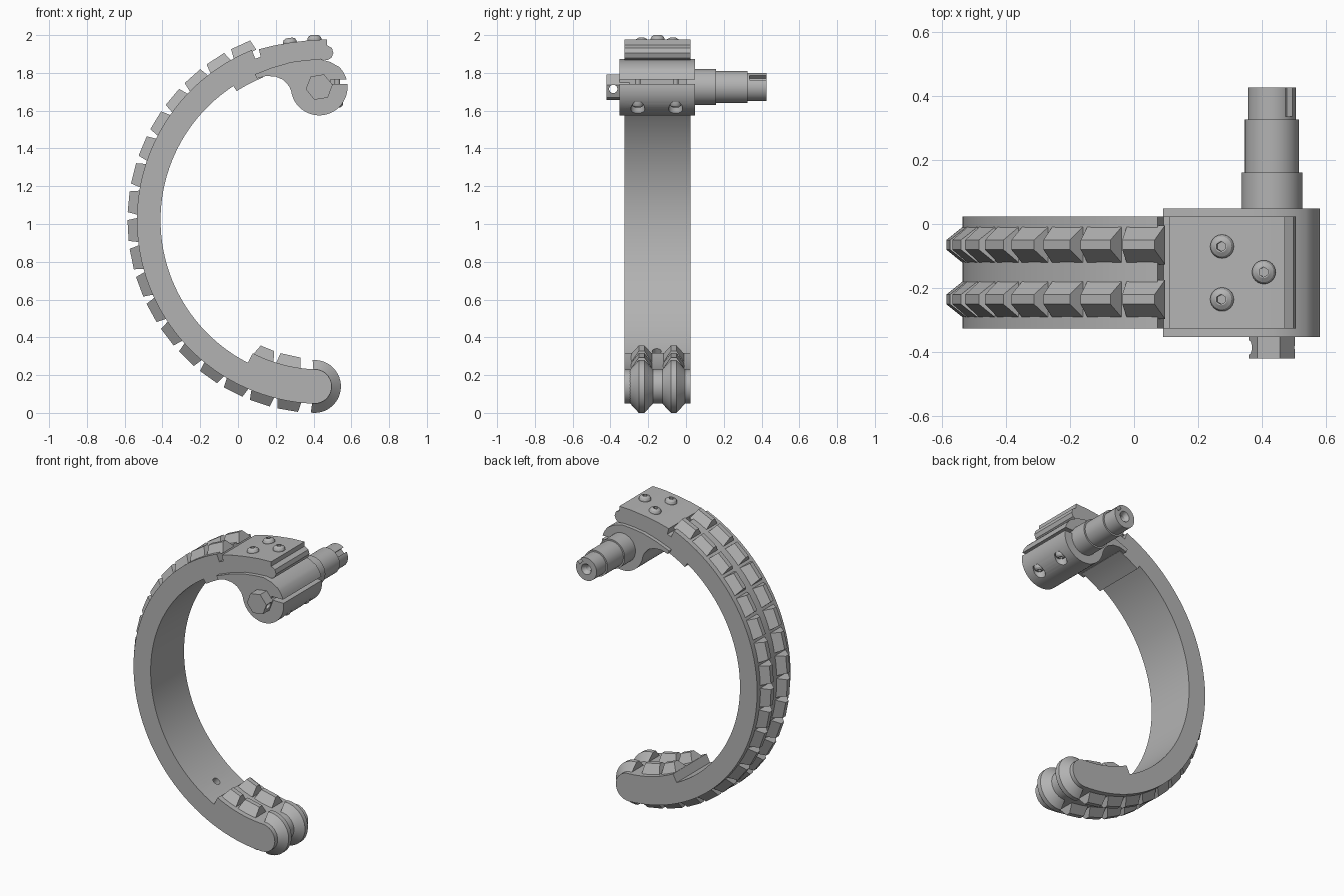
import bpy, bmesh
from math import sin, cos, pi, radians
from mathutils import Vector, Matrix

cube = bpy.data.objects.get("Cube")
if cube:
    bpy.data.objects.remove(cube, do_unlink=True)

steel = bpy.data.materials.new("grey_steel")
steel.use_nodes = True
GREY = (0.45, 0.45, 0.45, 1)
steel.diffuse_color = GREY
steel.node_tree.nodes["Principled BSDF"].inputs["Base Color"].default_value = GREY

CX, CZ = 0.437, 1.02              # centre of the curved band
BAND_Y = (-0.325, 0.023)
BORE = Vector((0.43, 0, 1.725))   # axis of the shaft
TIP = Vector((0.405, 0, 0.14))    # centre of the rounded tip
parts = []


def loft(name, groups):
    """Join rings of points into closed solids; one solid per group."""
    bm = bmesh.new()
    for rings in groups:
        vs = [[bm.verts.new(p) for p in ring] for ring in rings]
        n = len(vs[0])
        for a, b in zip(vs, vs[1:]):
            for i in range(n):
                j = (i + 1) % n
                bm.faces.new((a[i], a[j], b[j], b[i]))
        bm.faces.new(vs[0])
        bm.faces.new(vs[-1])
    bmesh.ops.recalc_face_normals(bm, faces=bm.faces)
    mesh = bpy.data.meshes.new(name)
    bm.to_mesh(mesh)
    bm.free()
    mesh.materials.append(steel)
    ob = bpy.data.objects.new(name, mesh)
    bpy.context.collection.objects.link(ob)
    parts.append(ob)
    return ob


def extrude(name, profile, y0, y1):
    return loft(name, [[[(x, y, z) for x, z in profile] for y in (y0, y1)]])


def polar(r, deg):
    """Point on the band: zero degrees points left, positive is up."""
    a = radians(deg)
    return CX - r * cos(a), CZ + r * sin(a)


def arc(r, a0, a1, n):
    return [polar(r, a0 + (a1 - a0) * i / n) for i in range(n + 1)]


def turned(name, steps, origin, axis, n=48, turn=0):
    """Solid of revolution; steps are (distance, radius, is_hex)."""
    m = Matrix.Translation(origin) @ Vector(axis).to_track_quat('Z', 'Y').to_matrix().to_4x4()
    rings = []
    for d, r, is_hex in steps:
        ring = []
        for i in range(n):
            a = 2 * pi * i / n
            k = cos(pi / 6) / cos(a % (pi / 3) - pi / 6) if is_hex else 1
            ring.append(m @ Vector((r * k * cos(a + turn), r * k * sin(a + turn), d)))
        rings.append(ring)
    return loft(name, [rings])


def cut(target, cutter):
    cutter.hide_render = True
    mod = target.modifiers.new("cut", 'BOOLEAN')
    mod.operation = 'DIFFERENCE'
    mod.solver = 'EXACT'
    mod.object = cutter
    bpy.context.view_layer.objects.active = target
    bpy.ops.object.modifier_apply(modifier=mod.name)
    parts.remove(cutter)
    bpy.data.objects.remove(cutter, do_unlink=True)


def screw(name, origin, axis, r=0.037, h=0.028):
    turned(name, [(-0.02, r, 0), (h * 0.3, r, 0), (h * 0.7, r * 0.85, 0), (h, r * 0.5, 0),
                  (h, r * 0.42, 1), (h * 0.3, r * 0.42, 1)], origin, axis, 24)


# Curved band with rounded tip and thicker ends
tip_cap = [(TIP.x + 0.091 * sin(t), TIP.z - 0.091 * cos(t)) for t in
           [pi * i / 16 for i in range(1, 16)]]
band_profile = (arc(0.972, 68, -88, 56) + tip_cap + arc(0.79, -88, -63, 10)
                + arc(0.847, -63, 57, 44) + arc(0.815, 57, 68, 4))
band = extrude("curved_band", band_profile, *BAND_Y)
hx, hz = polar(0.8, -55)
cut(band, turned("hole_cutter", [(0, 0.024, 0), (0.12, 0.024, 0)], (hx, -0.155, hz),
                 Vector(polar(1, -55)).to_3d().xzy - Vector((CX, 0, CZ)), 24))

# Tread lugs: two rows of tapered blocks
ROWS = (-0.065, -0.235)


def lug(y, deg, r0, r1, half0, half1):
    rings = []
    for r, half, w in ((r0, half0, 0.061), (r1, half1, 0.015)):
        (xa, za), (xb, zb) = polar(r, deg - half), polar(r, deg + half)
        rings.append([(xa, y - w, za), (xa, y + w, za), (xb, y + w, zb), (xb, y - w, zb)])
    return rings


loft("outer_tread_lugs", [lug(y, 65.5 - 8.57 * k, 0.965, 1.022, 3.85, 3.1)
                          for y in ROWS for k in range(18)])
loft("inner_tread_lugs", [lug(y, d, 0.8, 0.735, b, t) for y in ROWS
                          for d, b, t in ((-67.5, 4.3, 3), (-77.5, 4.9, 4.2))])

# Tread ribs wrapped round the tip
ribs = []
for y in ROWS:
    section = [(-0.061, 0.07), (-0.061, 0.09), (-0.015, 0.14), (0.015, 0.14), (0.061, 0.09), (0.061, 0.07)]
    ribs.append([[(TIP.x + r * sin(t), y + dy, TIP.z - r * cos(t)) for dy, r in section]
                 for t in [radians(-8 + 8 * i) for i in range(25)]])
loft("tip_ribs", ribs)

# Upper shoe carrying the plate
seam = [(0.09, 1.793), (0.18, 1.828), (0.28, 1.857), (0.36, 1.868), (0.434, 1.873)]
shoe = seam + [(0.475, 1.868), (0.495, 1.88), (0.505, 1.905), (0.497, 1.932), (0.47, 1.947),
               (0.47, 1.977), (0.38, 1.973), (0.275, 1.96), (0.19, 1.945), (0.11, 1.925),
               (0.12, 1.885), (0.075, 1.87)]
extrude("upper_shoe", shoe, *BAND_Y)
for i, (x, y, z, tilt) in enumerate([(0.275, -0.07, 1.957, 0.14), (0.275, -0.235, 1.957, 0.14),
                                     (0.405, -0.15, 1.973, 0.04)]):
    screw(f"plate_screw_{i + 1}", (x, y, z), (-sin(tilt), 0, cos(tilt)))

# Clamp body with split ring
ring = [(BORE.x + 0.15 * cos(t), BORE.z + 0.15 * sin(t)) for t in
        [radians(405 - 7.5 * i) for i in range(30)]]
clamp = extrude("clamp_body", seam + [(0.49, 1.857)] + ring + [
    (0.27, 1.73), (0.24, 1.763), (0.2, 1.78), (0.15, 1.784), (0.1, 1.77)], -0.352, 0.048)
slot = [(0.49, 1.742), (0.65, 1.742), (0.65, 1.765), (0.49, 1.765)]
cut(clamp, extrude("slot_cutter", slot, -0.5, 0.2))
for i, y in enumerate((-0.055, -0.255)):
    seat = (0.525, y, 1.645)
    cut(clamp, turned("seat_cutter", [(0, 0.037, 0), (0.2, 0.037, 0)], seat, (0, 0, -1), 24))
    screw(f"clamp_screw_{i + 1}", seat, (0, 0, -1), 0.032)
    turned(f"clamp_screw_shank_{i + 1}", [(0, 0.015, 0), (0.16, 0.015, 0)], seat, (0, 0, 1), 16)

# Hexagonal drive end with cross hole
drive = turned("hex_drive_end", [(0.3, 0.072, 0), (0.42, 0.072, 0)], BORE, (0, -1, 0), 6, radians(9))
cut(drive, turned("cross_cutter", [(-0.2, 0.022, 0), (0.2, 0.022, 0)],
                  BORE + Vector((0, -0.385, -0.01)), (1, 0, 0), 24))

# Stepped shaft with keyway and centre hole
shaft = turned("stepped_shaft", [(0.0, 0.095, 0), (0.16, 0.095, 0), (0.16, 0.085, 0),
                                 (0.325, 0.085, 0), (0.325, 0.075, 0), (0.425, 0.075, 0)], BORE, (0, 1, 0))
cut(shaft, turned("centre_cutter", [(0.36, 0.018, 0), (0.4, 0.02, 0), (0.43, 0.038, 0)], BORE, (0, 1, 0), 24))
u, v = Vector((cos(0.75), 0, sin(0.75))), Vector((-sin(0.75), 0, cos(0.75)))
key = [BORE + u * a + v * b for a, b in ((0.05, -0.016), (0.1, -0.016), (0.1, 0.016), (0.05, 0.016))]
cut(shaft, extrude("key_cutter", [(p.x, p.z) for p in key], 0.335, 0.5))

# Smooth curved surfaces, keep edges crisp
bpy.ops.object.select_all(action='DESELECT')
for ob in parts:
    ob.select_set(True)
bpy.context.view_layer.objects.active = parts[0]
bpy.ops.object.shade_smooth_by_angle(angle=radians(25))
